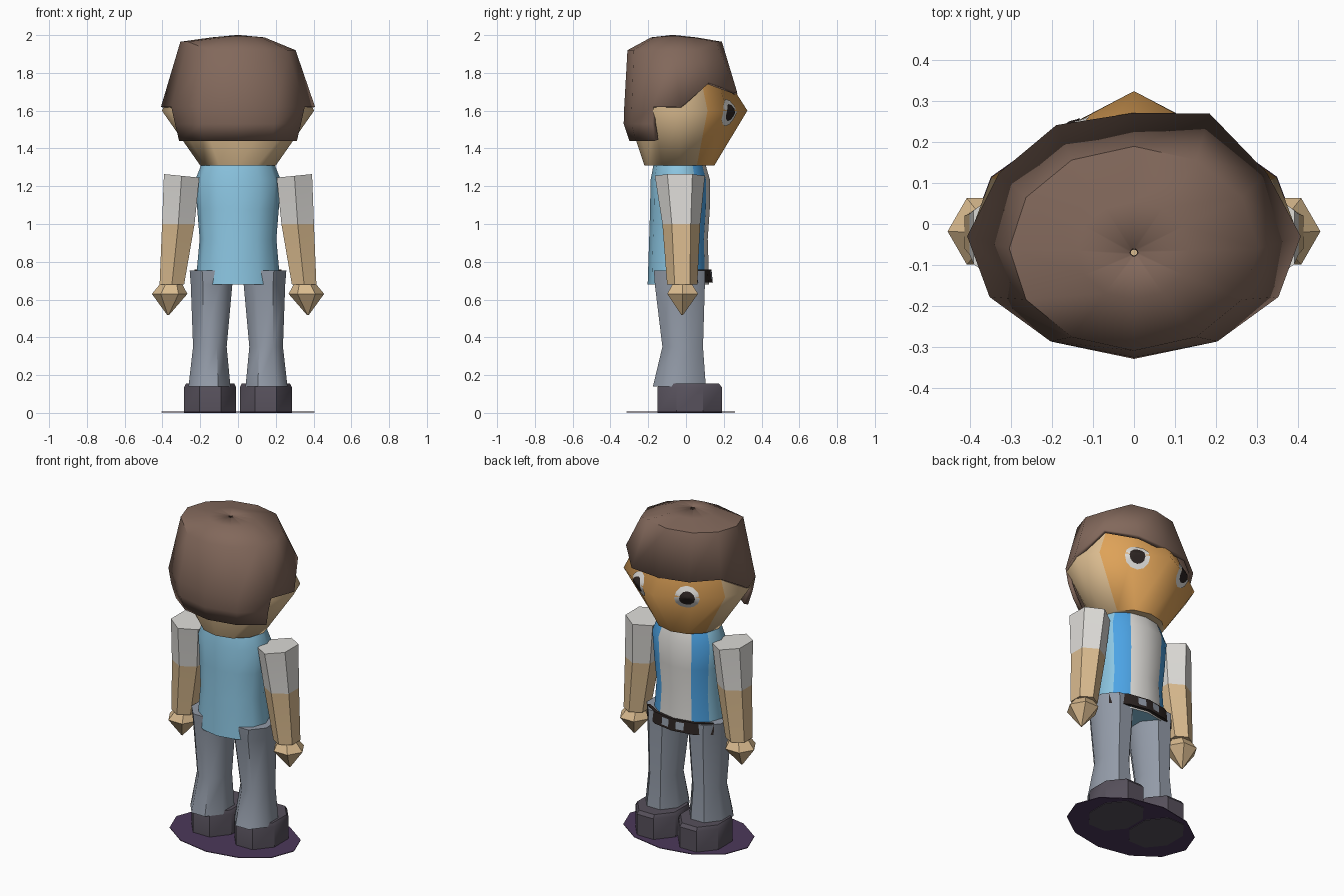
import bpy, bmesh, math
from mathutils import Vector
from mathutils.bvhtree import BVHTree

if "Cube" in bpy.data.objects:
    bpy.data.objects.remove(bpy.data.objects["Cube"])


def colour(name, r, g, b):
    m = bpy.data.materials.new(name)
    lin = [((c / 255 + 0.055) / 1.055) ** 2.4 for c in (r, g, b)]
    m.diffuse_color = (*lin, 1)
    m.use_nodes = True
    m.node_tree.nodes["Principled BSDF"].inputs["Base Color"].default_value = m.diffuse_color
    return m


HAIR = colour("hair_brown", 130, 104, 91)
SKIN = colour("skin_tan", 218, 187, 143)
FACE = colour("face_orange", 222, 162, 88)
SHIRT = colour("shirt_light_blue", 140, 198, 226)
BLUE = colour("stripe_blue", 76, 163, 228)
WHITE = colour("white", 222, 220, 216)
GREY = colour("trouser_grey", 147, 155, 168)
SHOE = colour("shoe_charcoal", 86, 80, 91)
BLACK = colour("black", 44, 36, 34)
PURPLE = colour("base_purple", 76, 56, 90)


def ring(n, cx, cy, rx, ry, z, start=0.0):
    """n points of an ellipse at height z, counted from +x towards +y"""
    pts = []
    for k in range(n):
        a = math.radians(start + 360 * k / n)
        pts.append(Vector((cx + rx * math.cos(a), cy + ry * math.sin(a), z)))
    return pts


def finish(name, bm, mats, angle, recalc=True):
    if recalc:
        bmesh.ops.recalc_face_normals(bm, faces=bm.faces[:])
    me = bpy.data.meshes.new(name)
    bm.to_mesh(me)
    bm.free()
    ob = bpy.data.objects.new(name, me)
    bpy.context.collection.objects.link(ob)
    for m in mats:
        me.materials.append(m)
    for o in bpy.context.selected_objects:
        o.select_set(False)
    ob.select_set(True)
    bpy.context.view_layer.objects.active = ob
    bpy.ops.object.shade_smooth_by_angle(angle=math.radians(angle))
    return ob


def loft(name, rings, mats, rule=lambda i, k: 0, angle=35, caps=True, keep=lambda i, k: True):
    """skin a stack of rings; rule(level, column) picks the colour, keep() drops faces"""
    bm = bmesh.new()
    vs = [[bm.verts.new(p) for p in r] for r in rings]
    n = len(rings[0])
    for i in range(len(vs) - 1):
        for k in range(n):
            if keep(i, k):
                j = (k + 1) % n
                f = bm.faces.new((vs[i][k], vs[i][j], vs[i + 1][j], vs[i + 1][k]))
                f.material_index = rule(i, k)
    if caps:
        bm.faces.new(vs[0][::-1])
        bm.faces.new(vs[-1])
    loose = [v for v in bm.verts if not v.link_faces]
    bmesh.ops.delete(bm, geom=loose, context='VERTS')
    return finish(name, bm, mats, angle)


# Head: twelve-sided, front columns orange, pointed nose
head_rings = [ring(12, 0, -0.035, 0.20, 0.185, 1.31),
              ring(12, 0, -0.03, 0.403, 0.288, 1.60),
              ring(12, 0, -0.04, 0.27, 0.20, 1.86)]
head_rings[1][3].y = 0.325
head = loft("head", head_rings, [SKIN, FACE], lambda i, k: 1 if 1 <= k <= 4 else 0, 60)

# Hair shell: full crown, with a longer panel down the back
line = ring(12, 0, -0.03, 0.408, 0.297, 1.62)
for k, (x, y, z) in {1: (0.325, 0.125, 1.75), 2: (0.185, 0.27, 1.70), 3: (0, 0.272, 1.69),
                     4: (-0.19, 0.242, 1.70), 5: (-0.33, 0.125, 1.71)}.items():
    line[k] = Vector((x, y, z))
crown = ring(12, 0, -0.06, 0.305, 0.25, 1.92)
for k in range(2, 8):
    crown[k].z = 1.965
inner = ring(12, 0, -0.065, 0.14, 0.12, 1.988)
hair = loft("hair", [ring(12, 0, -0.03, 0.36, 0.27, 1.44), ring(12, 0, -0.03, 0.385, 0.30, 1.53),
                     line, crown, inner, ring(12, 0, -0.07, 0.01, 0.01, 2.0)],
            [HAIR], angle=60, caps=False, keep=lambda i, k: i >= 2 or 7 <= k <= 10)
solid = hair.modifiers.new("thickness", 'SOLIDIFY')
solid.thickness = 0.025
solid.offset = -1

# Eyes: thin plates wrapped on the face
bm = bmesh.new()
bm.from_mesh(head.data)
head_tree = BVHTree.FromBMesh(bm)
bm.free()


def eye_plate(name, s, radius, lift, mat):
    n = Vector((0.6 * s, 0.8, 0))
    u = Vector((0.8, -0.6 * s, 0))
    centre = Vector((0.172 * s, 0.236, 1.59))
    bm = bmesh.new()

    def place(r, a):
        p = centre + u * r * math.cos(a) + Vector((0, 0, r * math.sin(a)))
        hit = head_tree.ray_cast(p + n * 0.5, -n)[0]
        return bm.verts.new((hit if hit else p) + n * lift)

    mid = place(0, 0)
    prev = None
    for q in range(1, 5):
        cur = [place(radius * q / 4, math.tau * k / 12) for k in range(12)]
        for k in range(12):
            j = (k + 1) % 12
            bm.faces.new((prev[k], cur[k], cur[j], prev[j]) if prev else (mid, cur[k], cur[j]))
        prev = cur
    bm.normal_update()
    if sum((f.normal for f in bm.faces), Vector()).dot(n) < 0:
        bmesh.ops.reverse_faces(bm, faces=bm.faces[:])
    finish(name, bm, [mat], 60, recalc=False)


# Shirt: plain back, striped front
loft("shirt", [ring(12, 0, -0.04, 0.225, 0.163, 0.68), ring(12, 0, -0.04, 0.203, 0.155, 0.92),
               ring(12, 0, -0.032, 0.216, 0.158, 1.08), ring(12, 0, -0.03, 0.228, 0.158, 1.23),
               ring(12, 0, -0.035, 0.19, 0.135, 1.325)],
     [SHIRT, BLUE, WHITE],
     lambda i, k: 2 if k in (2, 3) else 1 if k in (1, 4) else 0, 50)

# Belt: band across the front only, with two buckle plates
loft("belt", [ring(12, 0, -0.03, rx, ry, z) for rx, ry, z in
              ((0.25, 0.15, 0.69), (0.265, 0.172, 0.69), (0.265, 0.165, 0.76), (0.25, 0.145, 0.76))],
     [BLACK], caps=False, keep=lambda i, k: 1 <= k <= 4)
for s, side in ((-1, "left"), (1, "right")):
    bm = bmesh.new()
    quad = [(0.025, 0.705), (0.075, 0.705), (0.075, 0.75), (0.025, 0.75)]
    vs = [bm.verts.new((s * x, 0.146 - 0.17 * x - 0.1 * (z - 0.69), z)) for x, z in quad]
    f = bm.faces.new(vs)
    f.normal_update()
    if f.normal.y < 0:
        f.normal_flip()
    finish(side + "_buckle", bm, [GREY], 30, recalc=False)


def box_ring(n, s, x0, x1, y0, y1, z):
    """flat-sided ring filling the given x and y range, mirrored by s"""
    k = 1 / math.cos(math.pi / n)
    return ring(n, s * (x0 + x1) / 2, (y0 + y1) / 2, (x1 - x0) / 2 * k, (y1 - y0) / 2 * k, z, 180 / n)


for s, side in ((-1, "left"), (1, "right")):
    eye_plate(side + "_eye", s, 0.072, 0.005, WHITE)
    eye_plate(side + "_pupil", s, 0.045, 0.009, BLACK)

    # Trouser leg
    loft(side + "_leg", [box_ring(8, s, 0.04, 0.262, -0.175, 0.105, 0.14),
                         box_ring(8, s, 0.06, 0.238, -0.125, 0.09, 0.35),
                         box_ring(8, s, 0.03, 0.25, -0.165, 0.10, 0.68),
                         box_ring(8, s, 0.03, 0.256, -0.17, 0.10, 0.755)], [GREY], angle=50)

    # Shoe with a bevelled upper edge
    loft(side + "_shoe", [box_ring(8, s, 0.01, 0.285, -0.15, 0.19, 0),
                          box_ring(8, s, 0.01, 0.285, -0.15, 0.19, 0.135),
                          box_ring(8, s, 0.02, 0.275, -0.14, 0.175, 0.155)], [SHOE])

    # Arm: white sleeve above, bare forearm below
    arm = []
    for x0, x1, y0, y1, z in ((0.285, 0.415, -0.10, 0.06, 0.68), (0.23, 0.402, -0.125, 0.075, 1.0),
                              (0.205, 0.392, -0.165, 0.10, 1.255)):
        arm.append(ring(6, s * (x0 + x1) / 2, (y0 + y1) / 2,
                        (x1 - x0) / 2 / math.cos(math.pi / 6), (y1 - y0) / 2, z, 30))
    for p in arm[2]:
        p.z += 0.1 * (abs(p.x) - 0.3)
    loft(side + "_arm", arm, [SKIN, WHITE], lambda i, k: i, 25)
    top = bpy.data.objects[side + "_arm"].data
    for f in top.polygons:
        if f.center.z > 1.2:
            f.material_index = 1

    # Hand: pointed six-sided gem
    loft(side + "_hand", [ring(6, s * 0.37, -0.02, 0.004, 0.004, 0.517),
                          ring(6, s * 0.362, -0.018, 0.094, 0.094, 0.63),
                          ring(6, s * 0.352, -0.02, 0.05, 0.05, 0.695)], [SKIN], angle=25)

# Ground plate under the shoes
loft("base_plate", [ring(12, 0, -0.028, 0.404, 0.287, z) for z in (0.003, 0.007)], [PURPLE])
